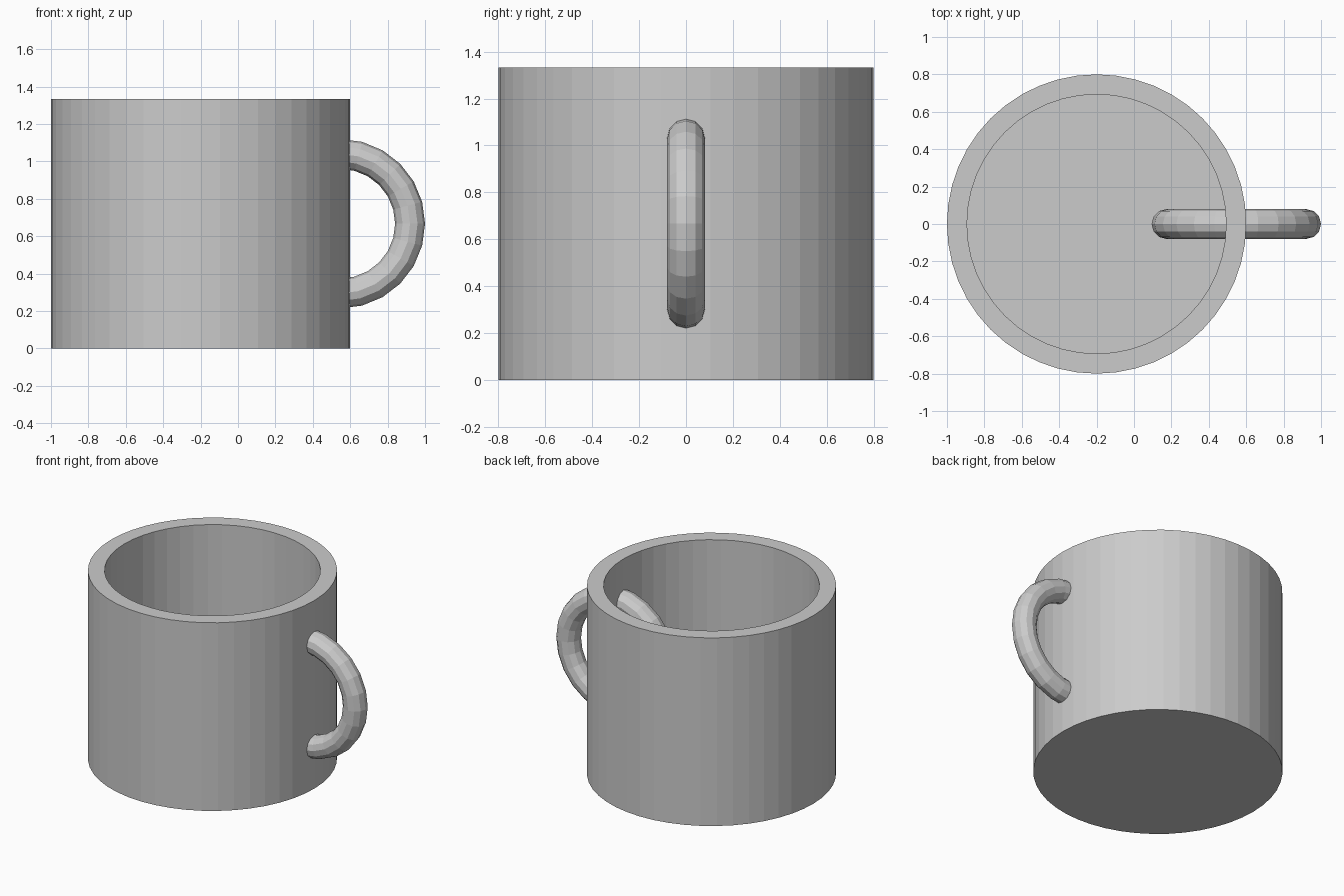
import bpy
import bmesh
from math import pi, sin, cos

if "Cube" in bpy.data.objects:
    bpy.data.objects.remove(bpy.data.objects["Cube"], do_unlink=True)

# One plain grey for the whole mug
GREY = (0.6, 0.6, 0.6, 1.0)
grey = bpy.data.materials.new("light_grey")
grey.use_nodes = True
grey.diffuse_color = GREY
grey.node_tree.nodes["Principled BSDF"].inputs["Base Color"].default_value = GREY

RADIUS, HEIGHT, WALL, SIDES = 0.8, 1.333, 0.107, 48
BODY_X = -0.2


def lathe(name, profile, sides, x):
    """Turn a (radius, height) profile about z and close both ends with a flat disc."""
    bm = bmesh.new()
    rings = [[bm.verts.new((r * cos(2 * pi * i / sides), r * sin(2 * pi * i / sides), z))
              for i in range(sides)] for r, z in profile]
    for a, b in zip(rings, rings[1:]):
        for i in range(sides):
            j = (i + 1) % sides
            bm.faces.new((a[i], a[j], b[j], b[i]))
    bm.faces.new(rings[0])
    bm.faces.new(rings[-1])
    bmesh.ops.recalc_face_normals(bm, faces=bm.faces)
    mesh = bpy.data.meshes.new(name)
    bm.to_mesh(mesh)
    bm.free()
    obj = bpy.data.objects.new(name, mesh)
    obj.location.x = x
    bpy.context.collection.objects.link(obj)
    return obj


# Cup body: outer wall, flat rim, inner wall and floor
body = lathe("cup_body", [(RADIUS, 0), (RADIUS, HEIGHT),
                          (RADIUS - WALL, HEIGHT), (RADIUS - WALL, WALL)], SIDES, BODY_X)
body.data.materials.append(grey)

# Handle: a full upright ring that passes through the wall into the cup
bpy.ops.mesh.primitive_torus_add(
    major_segments=24, minor_segments=12, major_radius=0.373, minor_radius=0.08,
    location=(0.547, 0, HEIGHT / 2), rotation=(pi / 2, 0, 0))
handle = bpy.context.object
handle.name = "handle"
handle.data.materials.append(grey)
